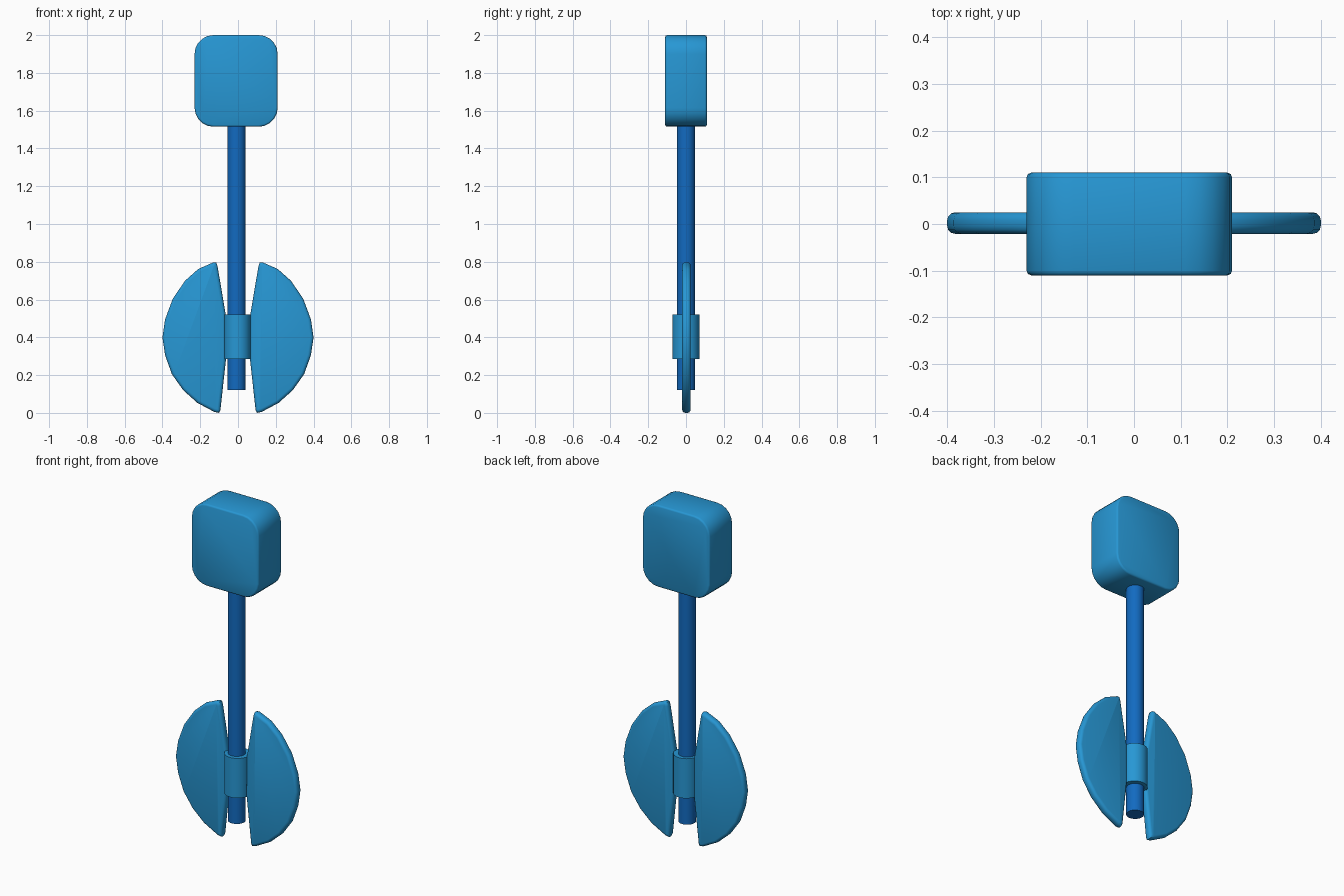
import bpy, bmesh, math

if "Cube" in bpy.data.objects:
    bpy.data.objects.remove(bpy.data.objects["Cube"])


def material(name, rgb):
    m = bpy.data.materials.new(name)
    m.diffuse_color = (*rgb, 1)
    m.use_nodes = True
    m.node_tree.nodes["Principled BSDF"].inputs["Base Color"].default_value = m.diffuse_color
    return m


light_blue = material("light blue", (0.02, 0.31, 0.66))
deep_blue = material("deep blue", (0.006, 0.145, 0.53))


def smooth(ob, angle=50):
    bpy.ops.object.select_all(action='DESELECT')
    ob.select_set(True)
    bpy.context.view_layer.objects.active = ob
    bpy.ops.object.shade_smooth_by_angle(angle=math.radians(angle))


def plate(name, outline, y0, y1, mat, bevel, segments):
    """Extrude an x-z outline from y0 to y1 and round its rims."""
    bm = bmesh.new()
    face = bm.faces.new([bm.verts.new((x, y0, z)) for x, z in outline])
    ext = bmesh.ops.extrude_face_region(bm, geom=[face])
    for v in ext["geom"]:
        if isinstance(v, bmesh.types.BMVert):
            v.co.y = y1
    bmesh.ops.recalc_face_normals(bm, faces=bm.faces)
    rims = [e for e in bm.edges if abs(e.verts[0].co.y - e.verts[1].co.y) < 1e-5]
    bmesh.ops.bevel(bm, geom=rims, offset=bevel, segments=segments,
                    profile=0.5, affect='EDGES', clamp_overlap=True)
    me = bpy.data.meshes.new(name)
    bm.to_mesh(me)
    bm.free()
    me.materials.append(mat)
    ob = bpy.data.objects.new(name, me)
    bpy.context.collection.objects.link(ob)
    smooth(ob)
    return ob


def rod(name, x, radius, z0, z1, mat):
    bpy.ops.mesh.primitive_cylinder_add(vertices=32, radius=radius, depth=z1 - z0,
                                        location=(x, 0, (z0 + z1) / 2))
    ob = bpy.context.object
    ob.name = name
    ob.data.materials.append(mat)
    smooth(ob)


# Rounded head block
r, block = 0.10, []
for cx, cz, start in ((0.21 - r, 2 - r, 0), (-0.23 + r, 2 - r, 90),
                      (-0.23 + r, 1.515 + r, 180), (0.21 - r, 1.515 + r, 270)):
    for i in range(6):
        a = math.radians(start + 18 * i)
        block.append((cx + r * math.cos(a), cz + r * math.sin(a)))
plate("head_block", block, -0.11, 0.11, light_blue, 0.01, 2)

# Shaft and collar
rod("shaft", -0.008, 0.048, 0.12, 1.55, deep_blue)
rod("collar", -0.003, 0.071, 0.285, 0.52, light_blue)

# Pair of half-moon blades
blade = [(0.10, 0.0), (0.125, 0.005), (0.215, 0.053), (0.29, 0.12), (0.35, 0.205),
         (0.386, 0.305), (0.40, 0.40), (0.386, 0.495), (0.345, 0.605),
         (0.28, 0.70), (0.21, 0.762), (0.13, 0.797), (0.115, 0.795), (0.108, 0.775),
         (0.065, 0.52), (0.063, 0.29), (0.093, 0.015)]
for side, sx in (("right", 1), ("left", -1)):
    plate(side + "_blade", [(sx * x, z) for x, z in blade],
          -0.021, 0.025, light_blue, 0.018, 3)
